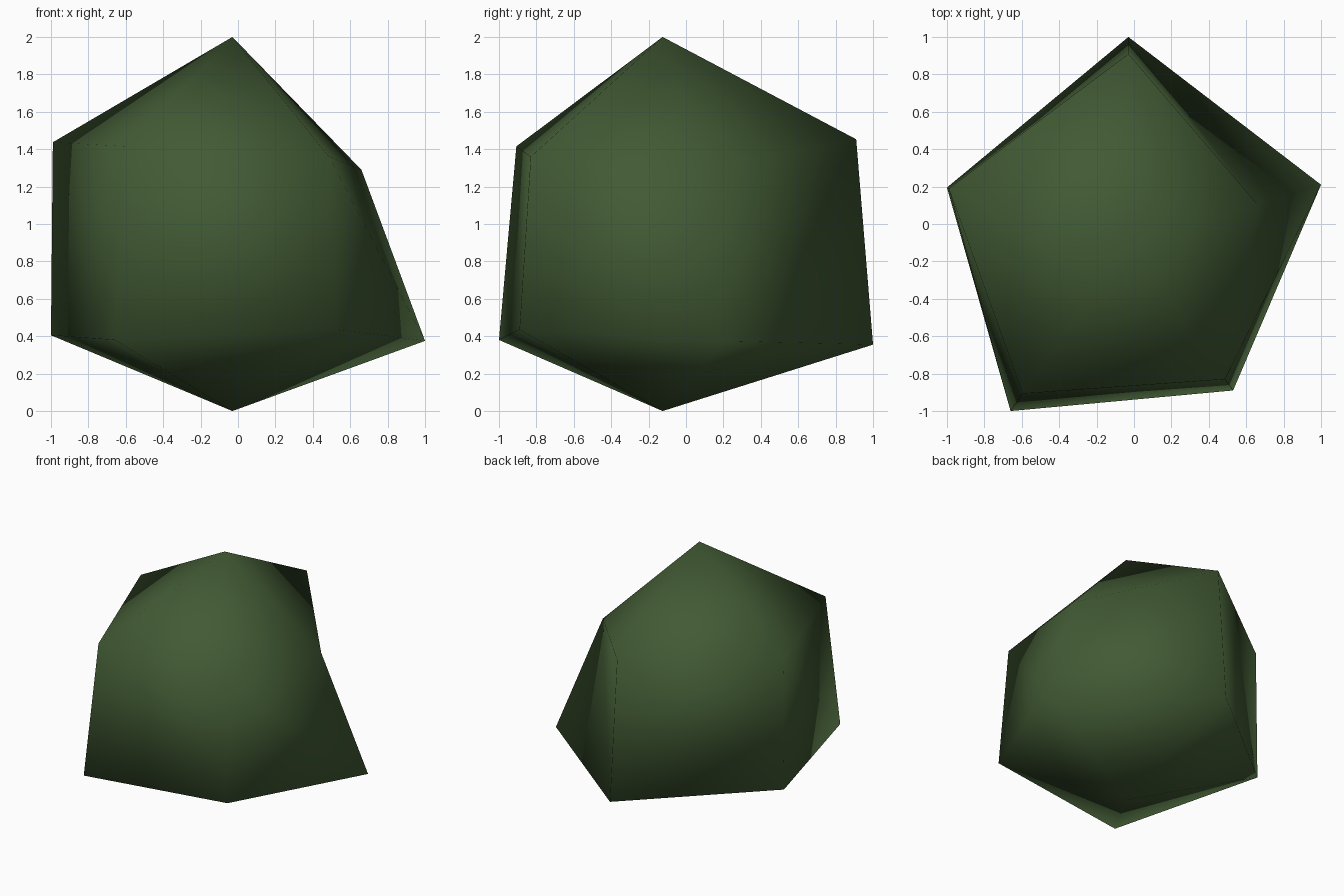
import bpy
import bmesh

if "Cube" in bpy.data.objects:
    bpy.data.objects.remove(bpy.data.objects["Cube"])

# Foliage colour
green = bpy.data.materials.new("leaf_green")
green.diffuse_color = (0.053, 0.102, 0.034, 1)
green.use_nodes = True
green.node_tree.nodes["Principled BSDF"].inputs["Base Color"].default_value = green.diffuse_color

# Five-sided rings, counter-clockwise from the back corner
lower = [(-0.03, 1.0, 0.355), (-1.0, 0.195, 0.405), (-0.66, -1.0, 0.38),
         (0.53, -0.89, 0.436), (1.0, 0.21, 0.375)]
upper = [(-0.03, 0.91, 1.453), (-0.99, 0.19, 1.437), (-0.595, -0.907, 1.415),
         (0.487, -0.83, 1.36), (0.66, 0.105, 1.29)]

bm = bmesh.new()
low = [bm.verts.new(p) for p in lower]
up = [bm.verts.new(p) for p in upper]
bottom = bm.verts.new((-0.03, -0.125, 0.0))
top = bm.verts.new((-0.03, -0.125, 2.0))

# Bottom cone, triangulated side walls and top cone
for i in range(5):
    j = (i + 1) % 5
    bm.faces.new((bottom, low[j], low[i]))
    bm.faces.new((low[i], low[j], up[i]))
    bm.faces.new((low[j], up[j], up[i]))
    bm.faces.new((top, up[i], up[j]))
bmesh.ops.recalc_face_normals(bm, faces=bm.faces)
for f in bm.faces:
    f.smooth = True

mesh = bpy.data.meshes.new("bush")
bm.to_mesh(mesh)
bm.free()
mesh.materials.append(green)
bpy.context.collection.objects.link(bpy.data.objects.new("bush", mesh))
